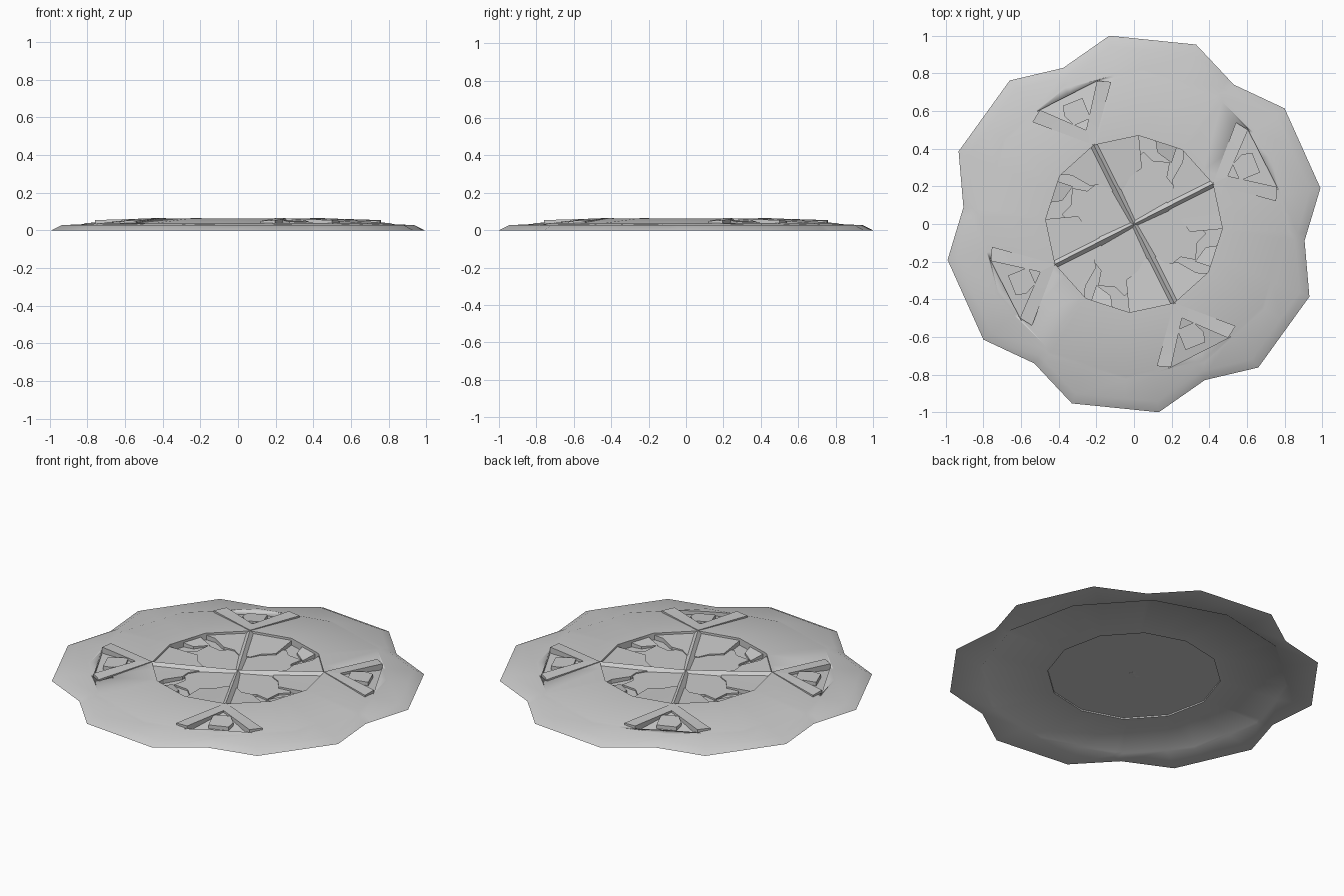
import bpy, bmesh
from math import radians, cos, sin, pi
from mathutils import Matrix

cube = bpy.data.objects.get("Cube")
if cube:
    bpy.data.objects.remove(cube)

stone = bpy.data.materials.new("grey stone")
stone.use_nodes = True
stone.diffuse_color = (0.6, 0.6, 0.6, 1)
stone.node_tree.nodes["Principled BSDF"].inputs["Base Color"].default_value = (0.6, 0.6, 0.6, 1)

SPOKE = 27    # direction of the first spoke, degrees


def finish(name, bm, turn=0, smooth=40):
    bmesh.ops.recalc_face_normals(bm, faces=bm.faces)
    bmesh.ops.rotate(bm, verts=bm.verts, matrix=Matrix.Rotation(radians(turn), 3, 'Z'))
    mesh = bpy.data.meshes.new(name)
    bm.to_mesh(mesh)
    bm.free()
    mesh.materials.append(stone)
    ob = bpy.data.objects.new(name, mesh)
    bpy.context.collection.objects.link(ob)
    bpy.ops.object.select_all(action='DESELECT')
    ob.select_set(True)
    bpy.context.view_layer.objects.active = ob
    bpy.ops.object.shade_smooth_by_angle(angle=radians(smooth))
    return ob


def slab(name, outline, bottom, top, turn=0):
    """Prism over an outline; bottom and top are heights as functions of x, y."""
    bm = bmesh.new()
    low = [bm.verts.new((x, y, bottom(x, y))) for x, y in outline]
    high = [bm.verts.new((x, y, top(x, y))) for x, y in outline]
    n = len(outline)
    caps = [bm.faces.new(low), bm.faces.new(high)]
    for i in range(n):
        j = (i + 1) % n
        bm.faces.new((low[i], low[j], high[j], high[i]))
    bmesh.ops.triangulate(bm, faces=caps)
    return finish(name, bm, turn, 25)


def level(z):
    return lambda x, y: z


def polar(r, a):
    return r * cos(radians(a)), r * sin(radians(a))


def radius_at(corners, angle):
    """Radius of a star-shaped polygon of (angle, radius) corners in one direction."""
    ring = sorted(corners)
    ring = [(ring[-1][0] - 360, ring[-1][1])] + ring + [(ring[0][0] + 360, ring[0][1])]
    for (a, ra), (b, rb) in zip(ring, ring[1:]):
        if a <= angle <= b:
            p, q = radians(angle - a), radians(b - angle)
            return ra * rb * sin(radians(b - a)) / (ra * sin(p) + rb * sin(q))


# Notched outer outline and twelve-sided inner outline
gear = [(60 * k + a, r) for k in range(6) for a, r in ((10.9, 1.008), (37.5, 1.008), (54.4, 0.91))]
dodecagon = [(30 * k + SPOKE, 1) for k in range(-1, 11)]
dodecagon = [(a % 360, r) for a, r in dodecagon]
angles = sorted({a for a, r in gear + dodecagon})

# Ring-shaped base, closed section swept through all outlines
section = [(gear, 1, 0), (gear, 0.945, 0.028), (dodecagon, 0.825, 0.033),
           (dodecagon, 0.81, 0.038), (dodecagon, 0.482, 0.062), (dodecagon, 0.47, 0.062),
           (dodecagon, 0.47, 0.008), (dodecagon, 0.83, 0.008), (dodecagon, 0.84, 0)]
bm = bmesh.new()
loops = [[bm.verts.new((*polar(radius_at(shape, a) * s, a), z)) for a in angles]
         for shape, s, z in section]
for k, loop in enumerate(loops):
    after = loops[(k + 1) % len(loops)]
    for i in range(len(angles)):
        j = (i + 1) % len(angles)
        bm.faces.new((loop[i], loop[j], after[j], after[i]))
base = finish("base_ring", bm)

# Sunken floor of the centre
slab("centre_floor", [polar(0.475, a) for a, r in sorted(dodecagon)], level(0.016), level(0.022))


def pit_floor(x, y):
    return 0.052 - (x - 0.56) * 0.17


bar = [(0.47, 0), (0.727, 0.235), (0.766, 0.17), (0.56, 0)]
plate = [(0.478, -30), (0.3, -35), (0.25, -22), (0.2, -12), (0.2, 5), (0.27, 12),
         (0.31, 22), (0.42, 25), (0.478, 30), (0.482, 0)]
raised_floor = [(0.01, -0.01), (0.14, -0.15), (0.25, -0.15), (0.29, -0.09), (0.37, -0.08),
                (0.35, 0.01), (0.38, 0.07), (0.3, 0.12), (0.22, 0.13), (0.14, 0.15)]
pad = [(0.605, -0.05), (0.72, -0.06), (0.73, 0.05), (0.68, 0.07), (0.61, 0.045)]

for k in range(4):
    turn = SPOKE + 90 * k

    # Triangular pit cut in the base
    cutter = slab("pit_cutter", [(0.54, 0), (0.766, 0.185), (0.766, -0.185)], pit_floor, level(0.1), turn)
    cutter.hide_render = True
    cutter.hide_viewport = True
    cut = base.modifiers.new("pit", 'BOOLEAN')
    cut.operation = 'DIFFERENCE'
    cut.object = cutter

    # Two raised bars frame each pit
    for side, word in ((1, "left"), (-1, "right")):
        slab("pit_bar_" + word, [(x, y * side) for x, y in bar], level(0.02),
             lambda x, y: 0.066 - max(0, x - 0.47) * 0.04 - (0.006 if abs(y) > 0.2 else 0), turn)
    slab("pit_pad", pad, level(0.012), lambda x, y: 0.056 - (x - 0.6) * 0.08, turn)

    # Broken plate around each spoke, rising toward the rim
    slab("broken_plate", [polar(r, a) for r, a in plate], level(0.02),
         lambda x, y: 0.036 + 0.05 * ((x * x + y * y) ** 0.5 - 0.2), turn)

    # Cracked floor between the spokes, with a loose shard by the rim
    slab("cracked_floor", raised_floor, level(0.018), level(0.032), turn + 45)
    slab("loose_shard", [(0.37, -0.09), (0.4, 0.0), (0.46, 0.03), (0.46, -0.09)],
         level(0.018), lambda x, y: 0.03 + 0.2 * (x - 0.37), turn + 45)

    # Ridged spoke from the centre to the rim
    bm = bmesh.new()
    ends = [[bm.verts.new((x, y, z + lift)) for y, z in ((-w, 0.015), (0, 0.046), (w, 0.015))]
            for x, w, lift in ((0, 0.03, 0), (0.475, 0.036, 0.02))]
    for i in range(3):
        j = (i + 1) % 3
        bm.faces.new((ends[0][i], ends[0][j], ends[1][j], ends[1][i]))
    bm.faces.new(ends[0])
    bm.faces.new(ends[1])
    finish("spoke", bm, turn)
